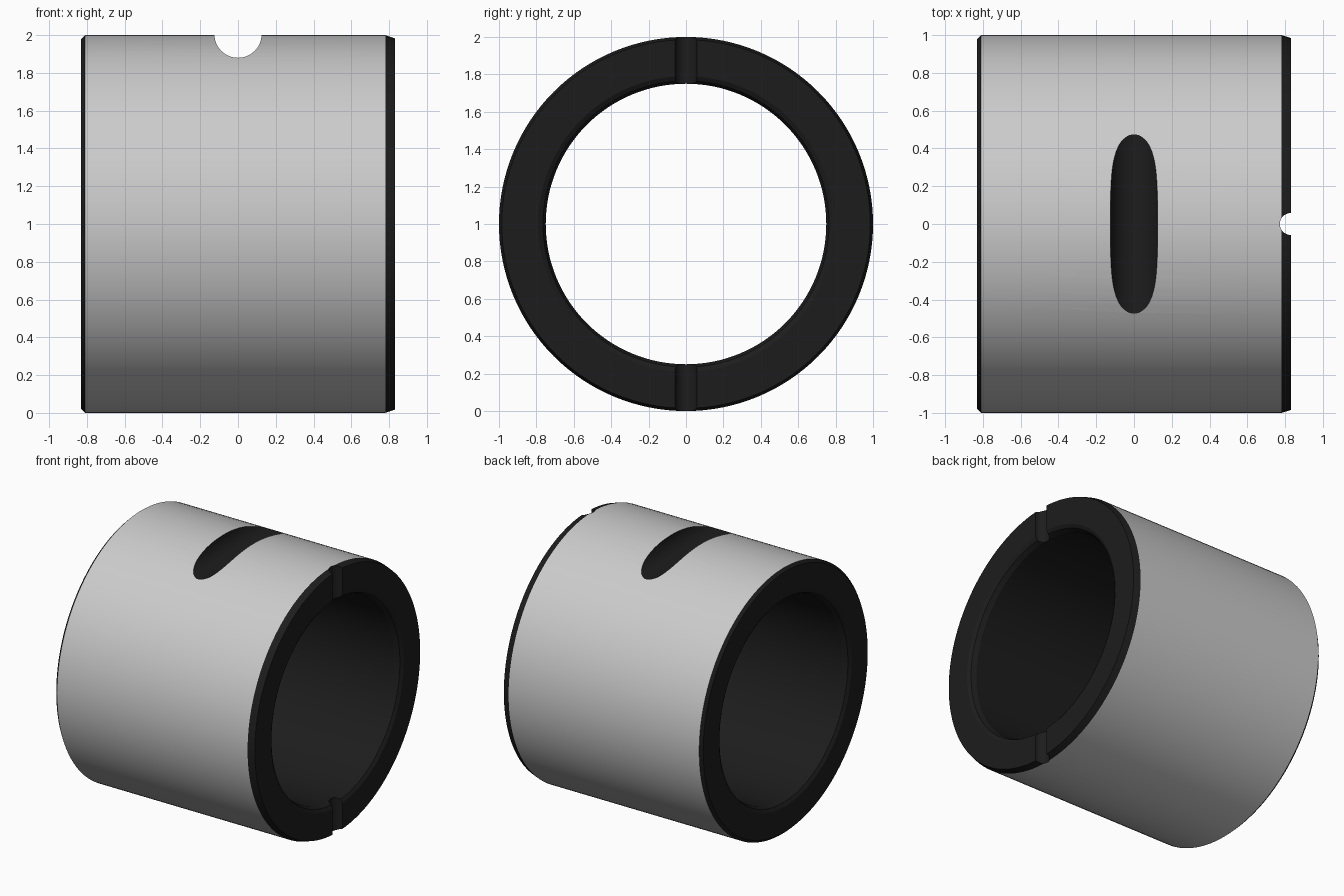
import bpy, bmesh, math
from mathutils import Matrix

if "Cube" in bpy.data.objects:
    bpy.data.objects.remove(bpy.data.objects["Cube"])

SEG = 128


def material(name, c):
    m = bpy.data.materials.new(name)
    m.diffuse_color = (c, c, c, 1)
    m.use_nodes = True
    m.node_tree.nodes["Principled BSDF"].inputs["Base Color"].default_value = m.diffuse_color
    return m


grey = material("steel_grey", 0.8)
black = material("liner_black", 0.012)


def add_object(name, bm):
    bmesh.ops.recalc_face_normals(bm, faces=bm.faces)
    me = bpy.data.meshes.new(name)
    bm.to_mesh(me)
    bm.free()
    me.materials.append(grey)
    me.materials.append(black)
    ob = bpy.data.objects.new(name, me)
    bpy.context.collection.objects.link(ob)
    return ob


def cutter(name, radius, depth, centre, axis):
    bm = bmesh.new()
    m = Matrix.Translation(centre) @ Matrix.Rotation(math.pi / 2, 4, axis)
    if axis == 'Z':
        m = Matrix.Translation(centre)
    bmesh.ops.create_cone(bm, cap_ends=True, segments=64, radius1=radius,
                          radius2=radius, depth=depth, matrix=m)
    for f in bm.faces:
        f.material_index = 1
    ob = add_object(name, bm)
    ob.hide_render = True
    return ob


# Bushing wall: closed (x, radius) profile, outer skin is the only grey span
profile = [(-0.81, 1.0), (0.78, 1.0), (0.83, 0.985), (0.83, 0.79),
           (0.815, 0.765), (0.78, 0.75), (-0.78, 0.75),
           (-0.815, 0.765), (-0.83, 0.79), (-0.83, 0.98)]
bm = bmesh.new()
rings = []
for i in range(SEG):
    a = 2 * math.pi * i / SEG
    rings.append([bm.verts.new((x, r * math.sin(a), 1 + r * math.cos(a)))
                  for x, r in profile])
n = len(profile)
for i in range(SEG):
    r0, r1 = rings[i], rings[(i + 1) % SEG]
    for j in range(n):
        k = (j + 1) % n
        f = bm.faces.new((r0[j], r0[k], r1[k], r1[j]))
        f.material_index = 0 if j == 0 else 1
bushing = add_object("bushing", bm)

# Cross groove on top and the key notches through the right end
cutters = [cutter("groove_cutter", 0.125, 2.4, (0, 0, 2.005), 'X'),
           cutter("notch_cutter", 0.058, 2.4, (0.83, 0, 1), 'Z')]
bpy.context.view_layer.objects.active = bushing
bushing.select_set(True)
for c in cutters:
    mod = bushing.modifiers.new(c.name, 'BOOLEAN')
    mod.operation = 'DIFFERENCE'
    mod.solver = 'EXACT'
    mod.object = c
    bpy.ops.object.modifier_apply(modifier=mod.name)
    bpy.data.objects.remove(c)

bpy.ops.object.shade_smooth_by_angle(angle=math.radians(15))
